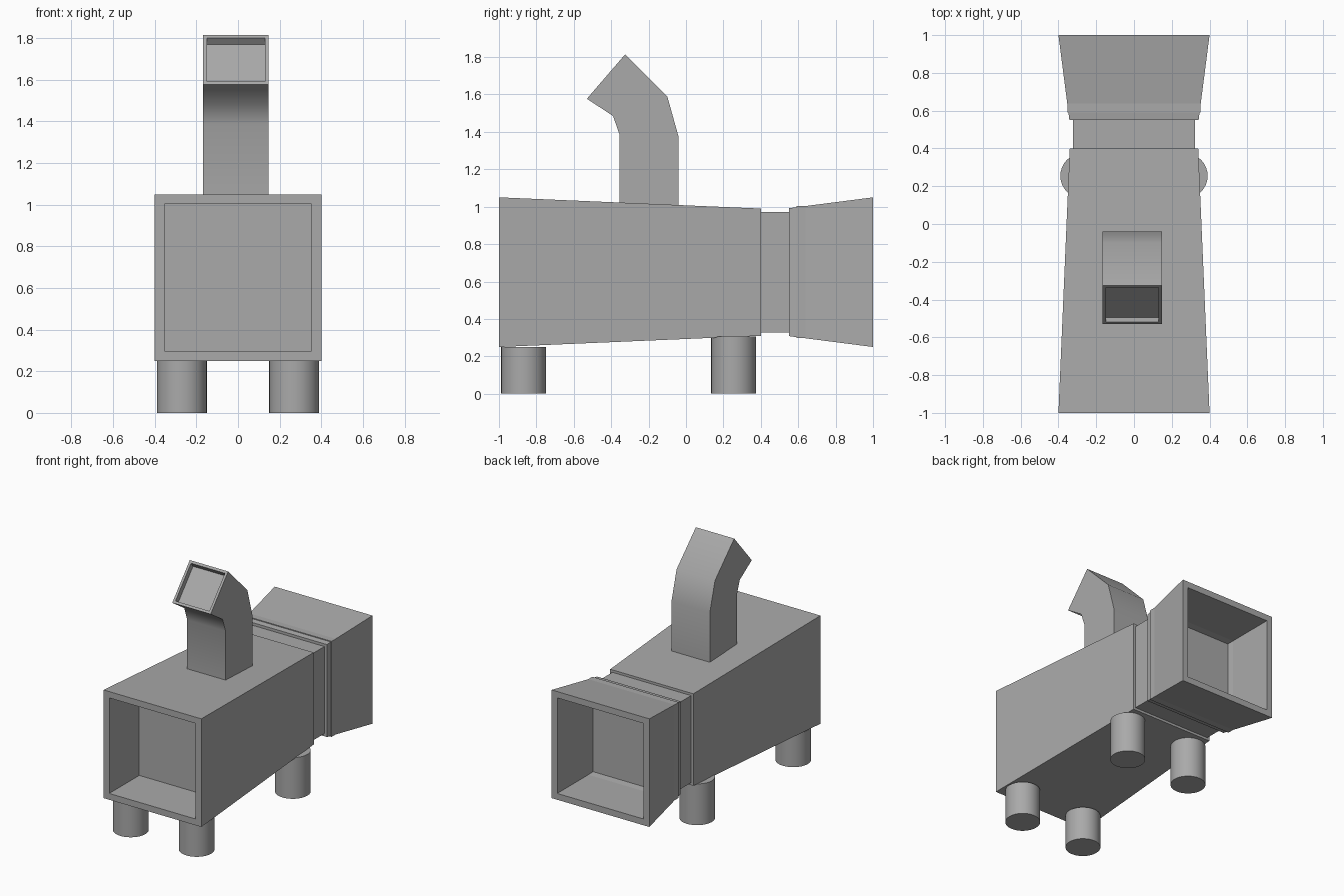
import bpy
import bmesh
import math
from mathutils import Vector

cube = bpy.data.objects.get("Cube")
if cube:
    bpy.data.objects.remove(cube, do_unlink=True)

# One plain grey for every part
grey = bpy.data.materials.new("plain grey")
grey.use_nodes = True
COLOUR = (0.4, 0.4, 0.4, 1)
grey.diffuse_color = COLOUR
grey.node_tree.nodes["Principled BSDF"].inputs["Base Color"].default_value = COLOUR


def finish(name, bm, smooth_angle=None):
    """Turn a bmesh into a named object, optionally smooth shaded."""
    mesh = bpy.data.meshes.new(name)
    bm.to_mesh(mesh)
    bm.free()
    mesh.materials.append(grey)
    obj = bpy.data.objects.new(name, mesh)
    bpy.context.collection.objects.link(obj)
    if smooth_angle:
        bpy.ops.object.select_all(action='DESELECT')
        obj.select_set(True)
        bpy.context.view_layer.objects.active = obj
        bpy.ops.object.shade_smooth_by_angle(angle=math.radians(smooth_angle))
    return obj


def recess(bm, direction, rim, push):
    """Inset the face looking along direction and push it inwards."""
    bm.normal_update()
    face = max(bm.faces, key=lambda f: f.normal.dot(direction))
    bmesh.ops.inset_individual(bm, faces=[face], thickness=rim)
    inner = bmesh.ops.extrude_discrete_faces(bm, faces=[face])["faces"][0]
    bmesh.ops.translate(bm, verts=inner.verts[:], vec=push)


def tapered_box(y0, half0, y1, half1, mid=0.65):
    """Square section box running along y, with a half size at each end."""
    bm = bmesh.new()
    bmesh.ops.create_cube(bm, size=2)
    for v in bm.verts:
        y, half = (y0, half0) if v.co.y < 0 else (y1, half1)
        v.co = Vector((v.co.x * half, y, mid + v.co.z * half))
    return bm


# Long tapered body with an open front
body = tapered_box(-1, 0.4, 0.4, 0.34)
recess(body, Vector((0, -1, 0)), 0.066, Vector((0, 0.35, 0)))
finish("body", body)

# Narrow neck between the body and the rear flare
finish("neck", tapered_box(0.4, 0.322, 0.55, 0.322))

# Flared rear with an open back
flare = tapered_box(0.55, 0.342, 1, 0.4)
recess(flare, Vector((0, 1, 0)), 0.066, Vector((0, -0.41, 0)))
finish("rear_flare", flare)

# Bent square chimney, as pairs of front and back (y, z) points
sections = [
    ((-0.355, 1.0), (-0.04, 1.0)),
    ((-0.355, 1.385), (-0.04, 1.375)),
    ((-0.39, 1.485), (-0.10, 1.59)),
    ((-0.53, 1.577), (-0.325, 1.815)),
]
chimney = bmesh.new()
rings = []
for front, back in sections:
    corners = [(-0.167, front), (0.147, front), (0.147, back), (-0.167, back)]
    rings.append([chimney.verts.new((x, y, z)) for x, (y, z) in corners])
for low, high in zip(rings, rings[1:]):
    for i in range(4):
        j = (i + 1) % 4
        chimney.faces.new((low[i], low[j], high[j], high[i]))
chimney.faces.new(rings[0][::-1])
chimney.faces.new(rings[-1])
bmesh.ops.recalc_face_normals(chimney, faces=chimney.faces[:])
recess(chimney, Vector((0, -0.75, 0.66)), 0.026, Vector((0, 0.024, -0.032)))
finish("chimney", chimney, 40)

# Four round legs
for place, y, height in (("front", -0.868, 0.25), ("rear", 0.255, 0.305)):
    for side, sign in (("left", 1), ("right", -1)):
        leg = bmesh.new()
        bmesh.ops.create_cone(leg, cap_ends=True, segments=32,
                              radius1=0.12, radius2=0.12, depth=height)
        bmesh.ops.translate(leg, verts=leg.verts[:],
                            vec=(sign * 0.27, y, height / 2))
        finish(f"{place}_{side}_leg", leg, 30)
